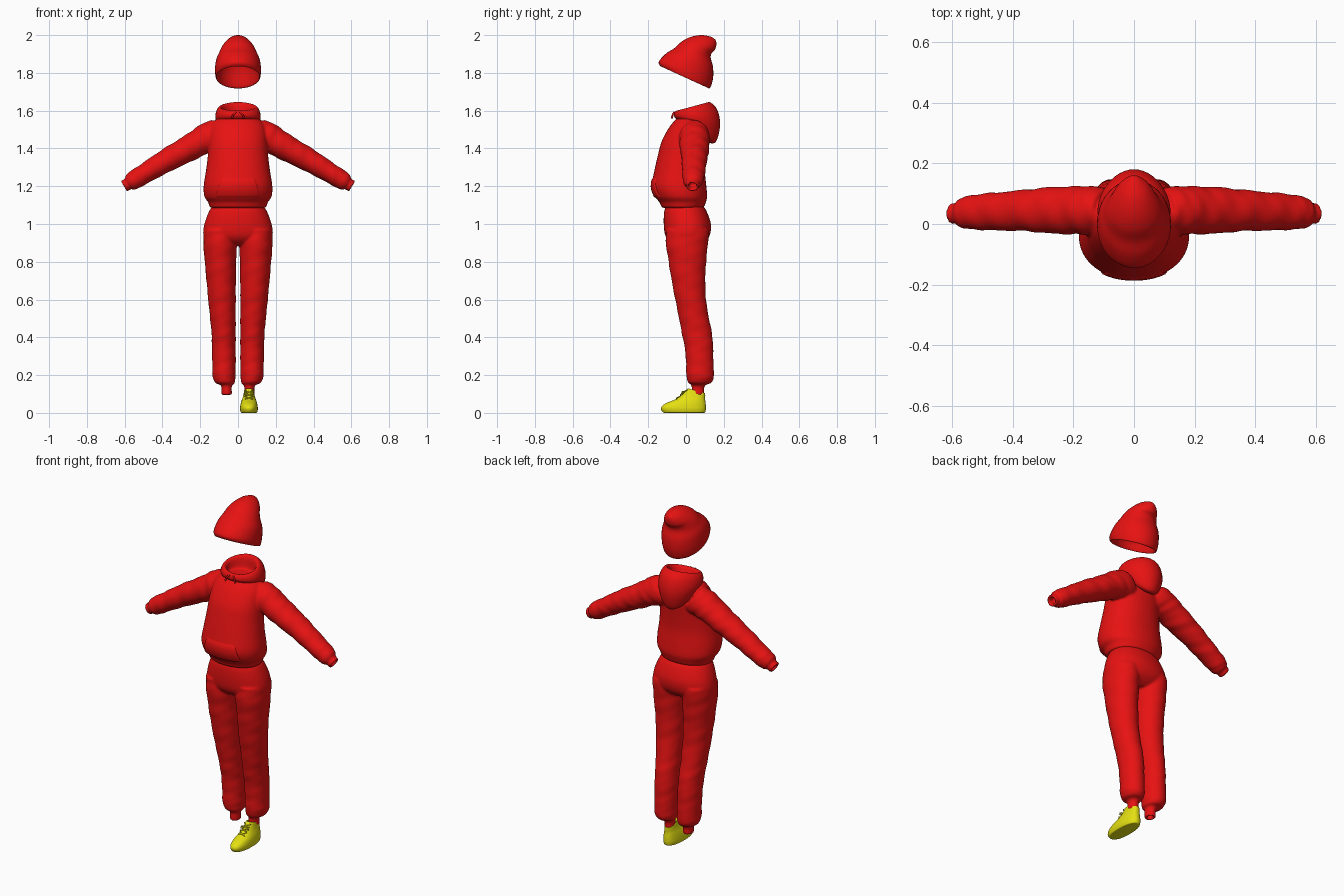
import bpy, bmesh, math
from mathutils import Vector as V


def material(name, col):
    m = bpy.data.materials.new(name)
    m.diffuse_color = (*col, 1)
    return m


RED = material("red_cloth", (0.8, 0.006, 0.006))
YELLOW = material("yellow_shoe", (0.78, 0.74, 0.006))


def ring(yf, zf, yb, zb, rx, cx=0.0):
    """Oval from a front point and a back point in the side view, half width rx."""
    f, b = V((0, yf, zf)), V((0, yb, zb))
    return ((f + b) / 2 + V((cx, 0, 0)), V((rx, 0, 0)), (f - b) / 2)


def flat(z, yf, yb, rx, cx=0.0):
    return ring(yf, z, yb, z, rx, cx)


def surf(rings, u, t, wr=0.0, power=2.0, pinch=0.0):
    """Point on the smooth skin through the rings; t = 90 degrees is the front."""
    n = len(rings) - 1
    i = min(int(u), n - 1)
    f = u - i
    q = [rings[max(0, min(n, k))] for k in (i - 1, i, i + 1, i + 2)]
    c, a, b = [(q[1][k] * 2 + (q[2][k] - q[0][k]) * f
                + (q[0][k] * 2 - q[1][k] * 5 + q[2][k] * 4 - q[3][k]) * f * f
                + (q[1][k] * 3 - q[0][k] - q[2][k] * 3 + q[3][k]) * f ** 3) / 2 for k in range(3)]
    co, si = math.cos(t), math.sin(t)
    e = 2 / power
    x, y = math.copysign(abs(co) ** e, co), math.copysign(abs(si) ** e, si)
    x *= 1 - pinch * (1 - si) / 2
    s = 1 + wr * (math.sin(5.1 * u + 2 * si) + 0.6 * math.sin(8.3 * u - 3 * t))
    return c + (a * x + b * y) * s


def loft(bm, rings, seg=40, sub=5, **kw):
    rows = []
    steps = (len(rings) - 1) * sub
    for j in range(steps + 1):
        rows.append([bm.verts.new(surf(rings, j / sub, 2 * math.pi * k / seg, **kw)) for k in range(seg)])
    for r0, r1 in zip(rows, rows[1:]):
        for k in range(seg):
            bm.faces.new((r0[k], r0[(k + 1) % seg], r1[(k + 1) % seg], r1[k]))
    bm.faces.new(rows[0])
    bm.faces.new(rows[-1])


def finish(name, bm, mat, voxel=None):
    bmesh.ops.recalc_face_normals(bm, faces=bm.faces[:])
    me = bpy.data.meshes.new(name)
    bm.to_mesh(me)
    bm.free()
    me.materials.append(mat)
    for p in me.polygons:
        p.use_smooth = True
    ob = bpy.data.objects.new(name, me)
    bpy.context.collection.objects.link(ob)
    if voxel:  # melt overlapping tubes into one garment
        m = ob.modifiers.new("merge", 'REMESH')
        m.mode, m.voxel_size, m.use_smooth_shade = 'VOXEL', voxel, True
        s = ob.modifiers.new("soften", 'SMOOTH')
        s.factor, s.iterations = 0.5, 6
    return ob


def cord(name, pts, r, mat):
    cu = bpy.data.curves.new(name, 'CURVE')
    cu.dimensions, cu.bevel_depth, cu.bevel_resolution = '3D', r, 2
    cu.use_fill_caps = True
    sp = cu.splines.new('POLY')
    sp.points.add(len(pts) - 1)
    for p, co in zip(sp.points, pts):
        p.co = (*co, 1)
    cu.materials.append(mat)
    bpy.context.collection.objects.link(bpy.data.objects.new(name, cu))


# Knitted hat with a slumped tip, hollow underneath
bm = bmesh.new()
loft(bm, [ring(0.02, 1.93, 0.10, 1.89, 0.05), ring(-0.08, 1.88, 0.115, 1.81, 0.10),
          ring(-0.125, 1.84, 0.115, 1.73, 0.112), ring(-0.138, 1.838, 0.128, 1.722, 0.118),
          ring(-0.143, 1.862, 0.143, 1.77, 0.122), ring(-0.105, 1.903, 0.143, 1.83, 0.116),
          ring(-0.06, 1.932, 0.131, 1.88, 0.10), ring(-0.02, 1.968, 0.136, 1.905, 0.085),
          ring(0.03, 1.992, 0.153, 1.922, 0.066), ring(0.085, 2.0, 0.16, 1.945, 0.043),
          ring(0.13, 1.992, 0.16, 1.965, 0.018), ring(0.148, 1.982, 0.156, 1.975, 0.004)])
finish("hat", bm, RED)

# Hoodie: body and two sleeves with open cuffs
body = [flat(1.085, -0.115, 0.08, 0.14), flat(1.09, -0.13, 0.095, 0.15), flat(1.115, -0.14, 0.105, 0.158),
        flat(1.145, -0.165, 0.112, 0.178), flat(1.20, -0.182, 0.108, 0.182), flat(1.28, -0.168, 0.10, 0.17),
        flat(1.36, -0.15, 0.103, 0.16), flat(1.44, -0.128, 0.11, 0.155), flat(1.51, -0.09, 0.11, 0.145),
        flat(1.55, -0.058, 0.105, 0.12), flat(1.565, -0.04, 0.09, 0.09)]
sleeve = [(.09, .045, 1.478, .085, .07), (.14, .045, 1.463, .084, .08), (.2, .045, 1.435, .074, .079),
          (.27, .045, 1.395, .068, .077), (.35, .045, 1.352, .063, .069), (.43, .042, 1.306, .057, .064),
          (.5, .04, 1.263, .052, .06), (.55, .038, 1.233, .05, .054), (.574, .036, 1.218, .042, .046),
          (.583, .035, 1.212, .031, .034), (.602, .035, 1.2, .033, .034), (.602, .035, 1.2, .02, .022),
          (.57, .036, 1.22, .02, .022)]
bm = bmesh.new()
loft(bm, body, power=2.15)
for sx in (-1, 1):
    loft(bm, [(V((sx * x, y, z)), V((sx * 0.52, 0, 0.855)) * r, V((0, -ry, 0)))
              for x, y, z, r, ry in sleeve], wr=0.022)
finish("hoodie", bm, RED, 0.0065)

# Front pouch pocket following the belly
bm = bmesh.new()
N, M = 8, 20
grid = []
for i in range(N + 1):
    u = 2.7 + 2.0 * i / N
    half = math.radians(44 - 14 * i / N)
    row = []
    for j in range(M + 1):
        p = surf(body, u, math.pi / 2 + half * (2 * j / M - 1), power=2.15)
        edge = i in (0, N) or j in (0, M)
        out = V((p.x, p.y, 0)).normalized() * (-0.008 if edge else 0.005)
        row.append(bm.verts.new(p + out))
    grid.append(row)
for a, b in zip(grid, grid[1:]):
    for j in range(M):
        bm.faces.new((a[j], a[j + 1], b[j + 1], b[j]))
finish("pocket", bm, RED)

# Hood lying on the back, with a rolled collar opening
bm = bmesh.new()
loft(bm, [ring(0.0, 1.565, 0.08, 1.565, 0.05), ring(-0.02, 1.57, 0.095, 1.575, 0.082),
          ring(-0.035, 1.593, 0.105, 1.63, 0.095), ring(-0.05, 1.60, 0.125, 1.645, 0.11),
          ring(-0.062, 1.588, 0.16, 1.615, 0.127), ring(-0.062, 1.568, 0.178, 1.56, 0.134),
          ring(-0.04, 1.55, 0.178, 1.50, 0.122), ring(0.0, 1.54, 0.158, 1.435, 0.095),
          ring(0.03, 1.53, 0.125, 1.43, 0.07), ring(0.05, 1.52, 0.10, 1.46, 0.05)], pinch=0.22)
finish("hood", bm, RED)

# Short drawstring ends
for sx in (-1, 1):
    cord("drawstring", [(sx * 0.012, -0.062, 1.592), (sx * 0.025, -0.07, 1.58), (sx * 0.032, -0.075, 1.56)],
         0.005, RED)

# Trousers: hips, two legs and ankle cuffs
hips = [flat(1.10, -0.10, 0.085, 0.13), flat(1.07, -0.115, 0.108, 0.152), flat(1.0, -0.118, 0.132, 0.178),
        flat(0.94, -0.11, 0.126, 0.184), flat(0.905, -0.085, 0.10, 0.16), flat(0.885, -0.05, 0.07, 0.09)]
leg = [(.97, -.105, .122, .085, .096), (.9, -.107, .117, .088, .095), (.8, -.092, .107, .083, .093),
       (.7, -.076, .102, .078, .089), (.6, -.057, .106, .073, .085), (.5, -.037, .122, .068, .080),
       (.42, -.022, .138, .064, .076), (.34, -.006, .144, .063, .075), (.26, 0, .146, .062, .074),
       (.195, .002, .148, .061, .074), (.16, .012, .135, .052, .069), (.148, .028, .105, .032, .062),
       (.13, .03, .096, .027, .06), (.096, .03, .096, .027, .06), (.096, .042, .084, .016, .06),
       (.13, .042, .084, .016, .06)]
bm = bmesh.new()
loft(bm, hips, power=2.2)
for sx in (-1, 1):
    loft(bm, [flat(z, yf, yb, rx, sx * cx) for z, yf, yb, rx, cx in leg], wr=0.012)
finish("trousers", bm, RED, 0.0065)

# Single shoe on the +x foot
SX = 0.058
bm = bmesh.new()
loft(bm, [flat(0.0, -0.11, 0.09, 0.036, SX), flat(0.003, -0.122, 0.101, 0.043, SX),
          flat(0.02, -0.132, 0.105, 0.047, SX), flat(0.036, -0.127, 0.105, 0.046, SX),
          ring(-0.102, 0.053, 0.104, 0.05, 0.043, SX), ring(-0.06, 0.07, 0.102, 0.065, 0.038, SX),
          ring(-0.028, 0.09, 0.101, 0.08, 0.032, SX), ring(-0.006, 0.112, 0.102, 0.094, 0.028, SX),
          ring(0.008, 0.128, 0.10, 0.104, 0.026, SX), ring(0.018, 0.124, 0.092, 0.102, 0.021, SX),
          ring(0.022, 0.09, 0.085, 0.08, 0.02, SX)], power=2.3)
finish("shoe", bm, YELLOW)

# Crossed laces and a small bow
for k in range(3):
    y, z = -0.056 + 0.02 * k, 0.075 + 0.017 * k
    for s in (-1, 1):
        cord("lace", [(SX - s * 0.021, y + 0.006, z - 0.002), (SX, y + 0.006, z + 0.004),
                      (SX + s * 0.021, y + 0.022, z + 0.012)], 0.003, YELLOW)
for s in (-1, 1):
    cord("bow", [(SX, -0.012, 0.113), (SX + s * 0.02, -0.022, 0.112), (SX + s * 0.026, -0.02, 0.097),
                 (SX + s * 0.012, -0.024, 0.102), (SX, -0.012, 0.113)], 0.003, YELLOW)
